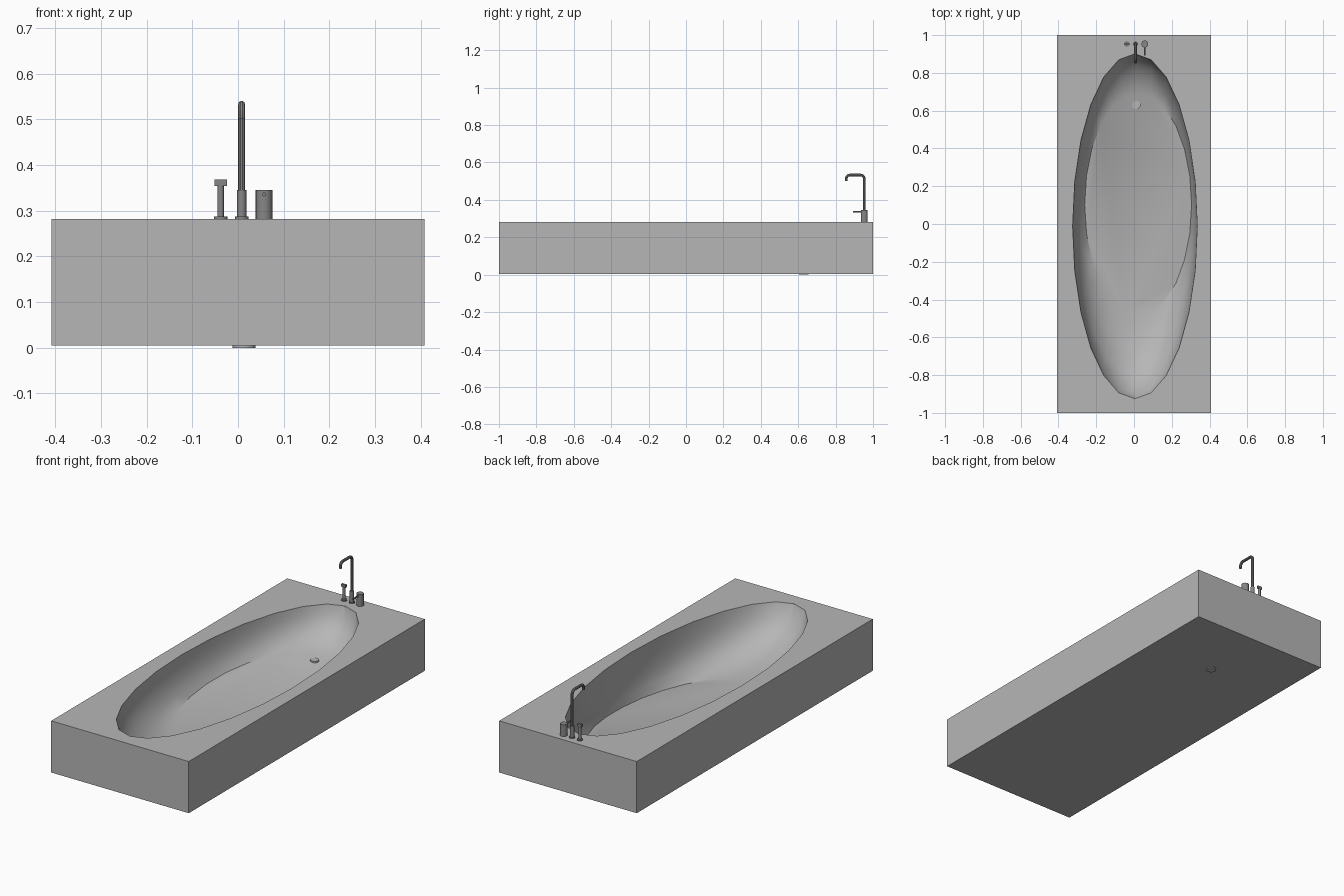
import bpy, bmesh, math
from mathutils import Vector

if "Cube" in bpy.data.objects:
    bpy.data.objects.remove(bpy.data.objects["Cube"], do_unlink=True)


def material(name, value):
    m = bpy.data.materials.new(name)
    m.use_nodes = True
    col = (value, value, value, 1)
    m.diffuse_color = col
    m.node_tree.nodes["Principled BSDF"].inputs["Base Color"].default_value = col
    return m


STONE = material("light grey", 0.47)
METAL = material("dark grey metal", 0.24)


def smooth(ob):
    bpy.ops.object.select_all(action='DESELECT')
    ob.select_set(True)
    bpy.context.view_layer.objects.active = ob
    bpy.ops.object.shade_smooth_by_angle(angle=math.radians(32))


def add_mesh(name, bm, mat):
    bmesh.ops.recalc_face_normals(bm, faces=bm.faces)
    me = bpy.data.meshes.new(name)
    bm.to_mesh(me)
    bm.free()
    me.materials.append(mat)
    ob = bpy.data.objects.new(name, me)
    bpy.context.collection.objects.link(ob)
    smooth(ob)
    return ob


def cylinder(name, x, y, z0, z1, r, mat=METAL, sides=16):
    bm = bmesh.new()
    bmesh.ops.create_cone(bm, cap_ends=True, segments=sides, radius1=r,
                          radius2=r, depth=z1 - z0)
    bmesh.ops.translate(bm, verts=bm.verts, vec=(x, y, (z0 + z1) / 2))
    return add_mesh(name, bm, mat)


def tube(name, points, r, mat=METAL):
    cu = bpy.data.curves.new(name, 'CURVE')
    cu.dimensions = '3D'
    cu.bevel_depth = r
    cu.bevel_resolution = 3
    cu.use_fill_caps = True
    sp = cu.splines.new('POLY')
    sp.points.add(len(points) - 1)
    for p, co in zip(sp.points, points):
        p.co = (*co, 1)
    ob = bpy.data.objects.new(name, cu)
    bpy.context.collection.objects.link(ob)
    cu.materials.append(mat)
    bpy.ops.object.select_all(action='DESELECT')
    ob.select_set(True)
    bpy.context.view_layer.objects.active = ob
    bpy.ops.object.convert(target='MESH')
    smooth(bpy.context.object)


# Tub block with an oval basin sunk into its top
W, L, BOTTOM, TOP, SEG = 0.408, 1.0, 0.005, 0.282, 24


def floor_z(x, y):
    return 0.065 - 0.1 * x + 0.05 * y


def oval(cx, cy, rx, ry):
    return [Vector((cx + rx * math.sin(i * math.tau / SEG),
                    cy - ry * math.cos(i * math.tau / SEG), 0)) for i in range(SEG)]


rim = oval(0.005, -0.012, 0.33, 0.913)
base = oval(0.022, 0.103, 0.283, 0.588)

bm = bmesh.new()
rings = []
# each step: fraction of the depth, fraction of the way inward
for depth, inward in ((0, 0), (0.3, 0.07), (0.58, 0.26), (0.83, 0.58), (1, 1)):
    ring = []
    for a, b in zip(rim, base):
        p = a.lerp(b, inward)
        z = TOP + (floor_z(b.x, b.y) - TOP) * depth
        ring.append(bm.verts.new((p.x, p.y, z)))
    rings.append(ring)
for r0, r1 in zip(rings, rings[1:]):
    for i in range(SEG):
        j = (i + 1) % SEG
        bm.faces.new((r0[i], r0[j], r1[j], r1[i]))
bm.faces.new(rings[-1])

corners = ((-W, -L), (W, -L), (W, L), (-W, L))
low = [bm.verts.new((x, y, BOTTOM)) for x, y in corners]
high = [bm.verts.new((x, y, TOP)) for x, y in corners]
bm.faces.new(low)
for i in range(4):
    j = (i + 1) % 4
    bm.faces.new((low[i], low[j], high[j], high[i]))
top_edges = [e for e in bm.edges if len(e.link_faces) == 1]
bmesh.ops.triangle_fill(bm, use_beauty=True, edges=top_edges)
add_mesh("tub_block", bm, STONE)

# Drain: outlet under the block and a low plug on the basin floor
cylinder("drain_outlet", 0.013, 0.63, 0.0, 0.02, 0.025, STONE, 24)
fz = floor_z(0.013, 0.63)
cylinder("drain_plug", 0.013, 0.63, fz - 0.01, fz + 0.006, 0.022, STONE, 24)

# Spout: flange, sleeve and hooked pipe
SX, SY = 0.008, 0.953
cylinder("spout_flange", SX, SY, TOP, TOP + 0.005, 0.015)
cylinder("spout_sleeve", SX, SY, TOP, 0.345, 0.0105)
path = [(SX, SY, 0.3)]
R, PIPE_TOP, TIP_Y = 0.02, 0.533, 0.857
for k in range(7):
    a = k * math.pi / 12
    path.append((SX, SY - R + R * math.cos(a), PIPE_TOP - R + R * math.sin(a)))
for k in range(7):
    a = math.pi / 2 + k * math.pi / 12
    path.append((SX, TIP_Y + R + R * math.cos(a), PIPE_TOP - R + R * math.sin(a)))
path.append((SX, TIP_Y, 0.502))
tube("spout_pipe", path, 0.0075)

# Diverter knob: flange, stem and cross bar
KX = -0.038
cylinder("knob_flange", KX, SY, TOP, TOP + 0.005, 0.015)
cylinder("knob_stem", KX, SY, TOP, 0.356, 0.007)
bm = bmesh.new()
bmesh.ops.create_cube(bm, size=1)
bmesh.ops.scale(bm, verts=bm.verts, vec=(0.027, 0.011, 0.014))
bmesh.ops.translate(bm, verts=bm.verts, vec=(KX, SY, 0.361))
add_mesh("knob_bar", bm, METAL)

# Mixer: round body with a lever pointing to the basin
MX = 0.057
cylinder("mixer_body", MX, SY, TOP, 0.345, 0.0185)
tube("mixer_lever", [(MX, SY, 0.336), (MX, 0.892, 0.336)], 0.0045)
